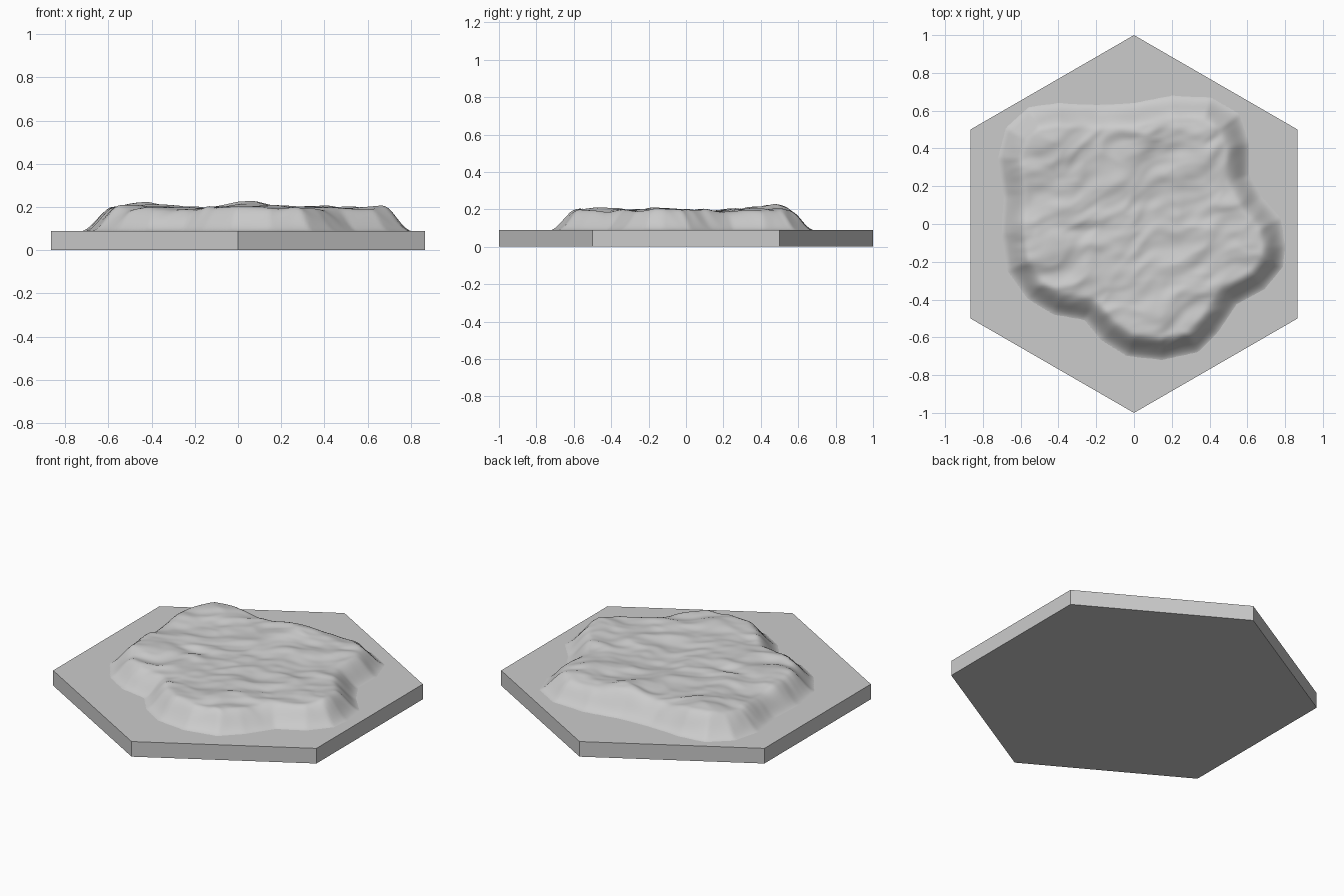
import bpy, bmesh, math
from mathutils import Vector, noise

cube = bpy.data.objects.get("Cube")
if cube:
    bpy.data.objects.remove(cube, do_unlink=True)

BASE_TOP = 0.09

stone = bpy.data.materials.new("stone grey")
stone.use_nodes = True
stone.diffuse_color = (0.6, 0.6, 0.6, 1)
stone.node_tree.nodes["Principled BSDF"].inputs["Base Color"].default_value = (0.6, 0.6, 0.6, 1)


def make_object(name, bm):
    mesh = bpy.data.meshes.new(name)
    bm.to_mesh(mesh)
    bm.free()
    obj = bpy.data.objects.new(name, mesh)
    bpy.context.collection.objects.link(obj)
    mesh.materials.append(stone)
    return obj


# Hexagonal tile with points at front and back
bm = bmesh.new()
corners = [bm.verts.new((math.sin(i * math.pi / 3), math.cos(i * math.pi / 3), 0)) for i in range(6)]
bottom = bm.faces.new(corners)
top = bmesh.ops.extrude_face_region(bm, geom=[bottom])["geom"]
bmesh.ops.translate(bm, vec=(0, 0, BASE_TOP), verts=[v for v in top if isinstance(v, bmesh.types.BMVert)])
bmesh.ops.recalc_face_normals(bm, faces=bm.faces)
make_object("hex_base", bm)

# Lobed outline of the rocky mound
OUTLINE = [Vector(p) for p in (
    (.78, -.12), (.77, -.22), (.68, -.33), (.53, -.41), (.43, -.56), (.33, -.66),
    (.15, -.7), (-.03, -.68), (-.16, -.6), (-.25, -.49), (-.42, -.46), (-.55, -.38),
    (-.65, -.24), (-.68, -.05), (-.67, .15), (-.7, .35), (-.66, .5), (-.55, .6),
    (-.4, .62), (-.2, .61), (0, .62), (.2, .66), (.4, .65), (.54, .57),
    (.59, .42), (.59, .25), (.66, .13), (.76, .02))]
EDGES = list(zip(OUTLINE, OUTLINE[1:] + OUTLINE[:1]))

# Raised knolls: x, y, radius, height
KNOLLS = ((-.45, .42, .14, .03), (.02, .46, .14, .03), (.68, -.1, .1, .015),
          (.1, -.5, .15, .012), (.35, .45, .12, .012), (-.5, -.1, .12, .01))


def inset_distance(p):
    """Distance to the outline, positive inside."""
    inside, nearest = False, 9.0
    for a, b in EDGES:
        ab = b - a
        t = max(0, min(1, (p - a).dot(ab) / ab.length_squared))
        nearest = min(nearest, (p - a - ab * t).length)
        if (a.y > p.y) != (b.y > p.y) and p.x < a.x + ab.x * (p.y - a.y) / ab.y:
            inside = not inside
    return nearest if inside else -nearest


def rock_relief(p):
    """Wavy streaks running diagonally, plus broad knolls."""
    along, across = p.x * .9 + p.y * .4, p.y * .9 - p.x * .4
    warp = noise.noise(Vector((p.x * 4, p.y * 4, 7))) * .06
    streaks = noise.noise(Vector((along * 5, (across + warp) * 10, 1)))
    fine = noise.noise(Vector((along * 11, (across + warp) * 19, 4)))
    ridge = abs(noise.noise(Vector((along * 4, (across + warp) * 8, 9))))
    z = .014 * streaks + .005 * fine - .014 * ridge
    for x, y, r, h in KNOLLS:
        z += h * math.exp(-((p.x - x) ** 2 + (p.y - y) ** 2) / r ** 2)
    return z


# Rocky mound as a fine relief sheet, its rim tucked just under the tile top
bm = bmesh.new()
bmesh.ops.create_grid(bm, x_segments=130, y_segments=130, size=.86)
outside = []
for v in bm.verts:
    p = v.co.xy
    d = inset_distance(p)
    if d < -.04:
        outside.append(v)
        continue
    t = max(0, min(1, (d + .03) / .14))
    t = t * t * (3 - 2 * t)
    v.co.z = BASE_TOP - .002 + t * (.107 + rock_relief(p))
bmesh.ops.delete(bm, geom=outside, context="VERTS")
mound = make_object("rocky_mound", bm)
for f in mound.data.polygons:
    f.use_smooth = True
